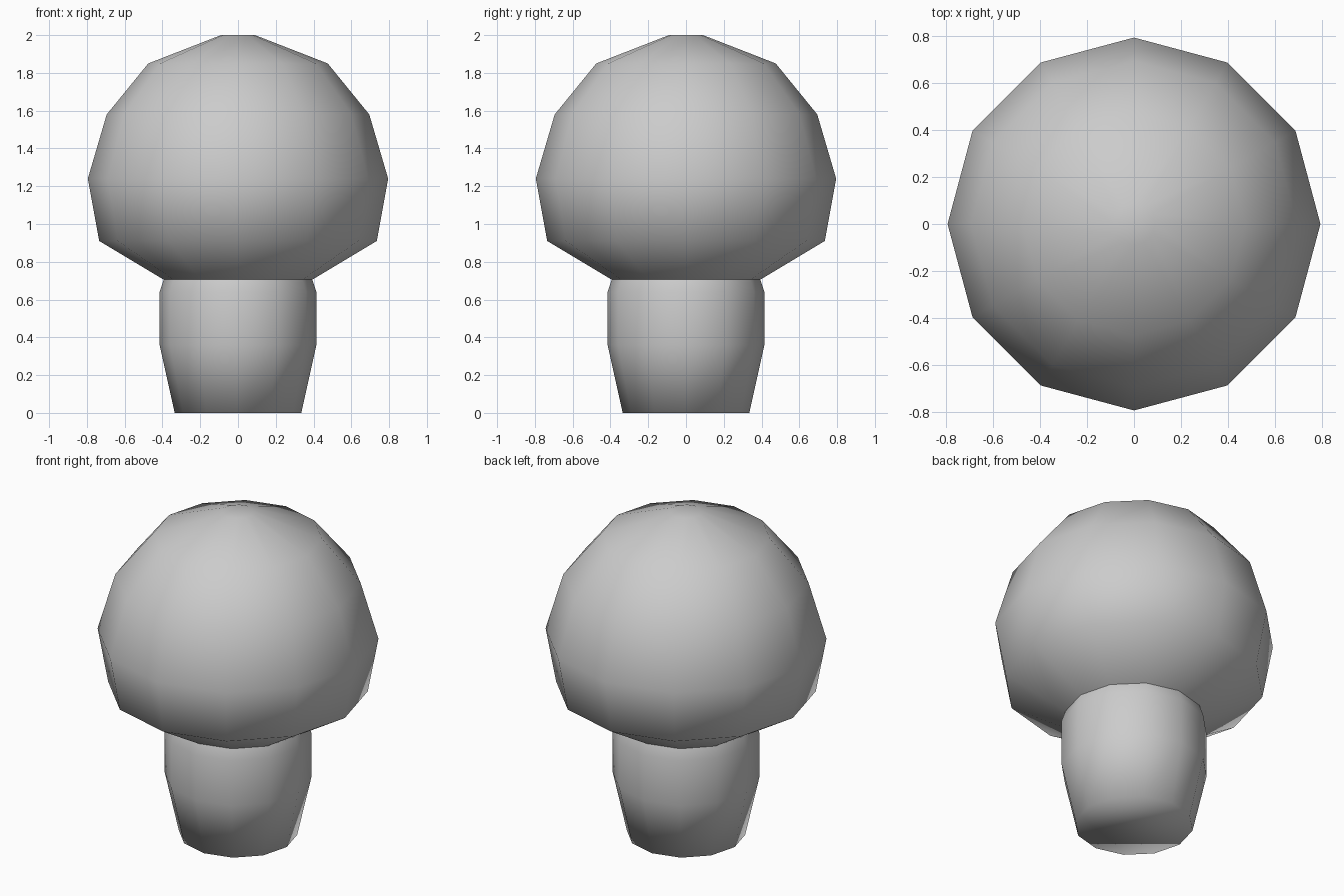
import bpy, bmesh, math

if "Cube" in bpy.data.objects:
    bpy.data.objects.remove(bpy.data.objects["Cube"])

SIDES = 12


def lathe(name, profile, cap_first=False, cap_last=False):
    """Revolve (radius, height) points, listed bottom to top, around z."""
    bm = bmesh.new()
    rings = []
    for r, z in profile:
        rings.append([bm.verts.new((r * math.cos(2 * math.pi * i / SIDES),
                                    r * math.sin(2 * math.pi * i / SIDES), z))
                      for i in range(SIDES)])
    for low, high in zip(rings, rings[1:]):
        for i in range(SIDES):
            j = (i + 1) % SIDES
            bm.faces.new((low[i], low[j], high[j], high[i]))
    if cap_first:
        bm.faces.new(rings[0][::-1])
    if cap_last:
        bm.faces.new(rings[-1])
    for f in bm.faces:
        f.smooth = True
    mesh = bpy.data.meshes.new(name)
    bm.to_mesh(mesh)
    bm.free()
    obj = bpy.data.objects.new(name, mesh)
    bpy.context.collection.objects.link(obj)
    return obj


# Tapered stem, closed at the ground and meeting the cap at its top ring
lathe("stem", [(0.335, 0), (0.415, 0.36), (0.415, 0.64), (0.393, 0.705)],
      cap_first=True)

# Domed cap with a small flat crown
lathe("cap", [(0.393, 0.705), (0.735, 0.91), (0.795, 1.24), (0.695, 1.58),
              (0.475, 1.85), (0.09, 2.0)], cap_last=True)
